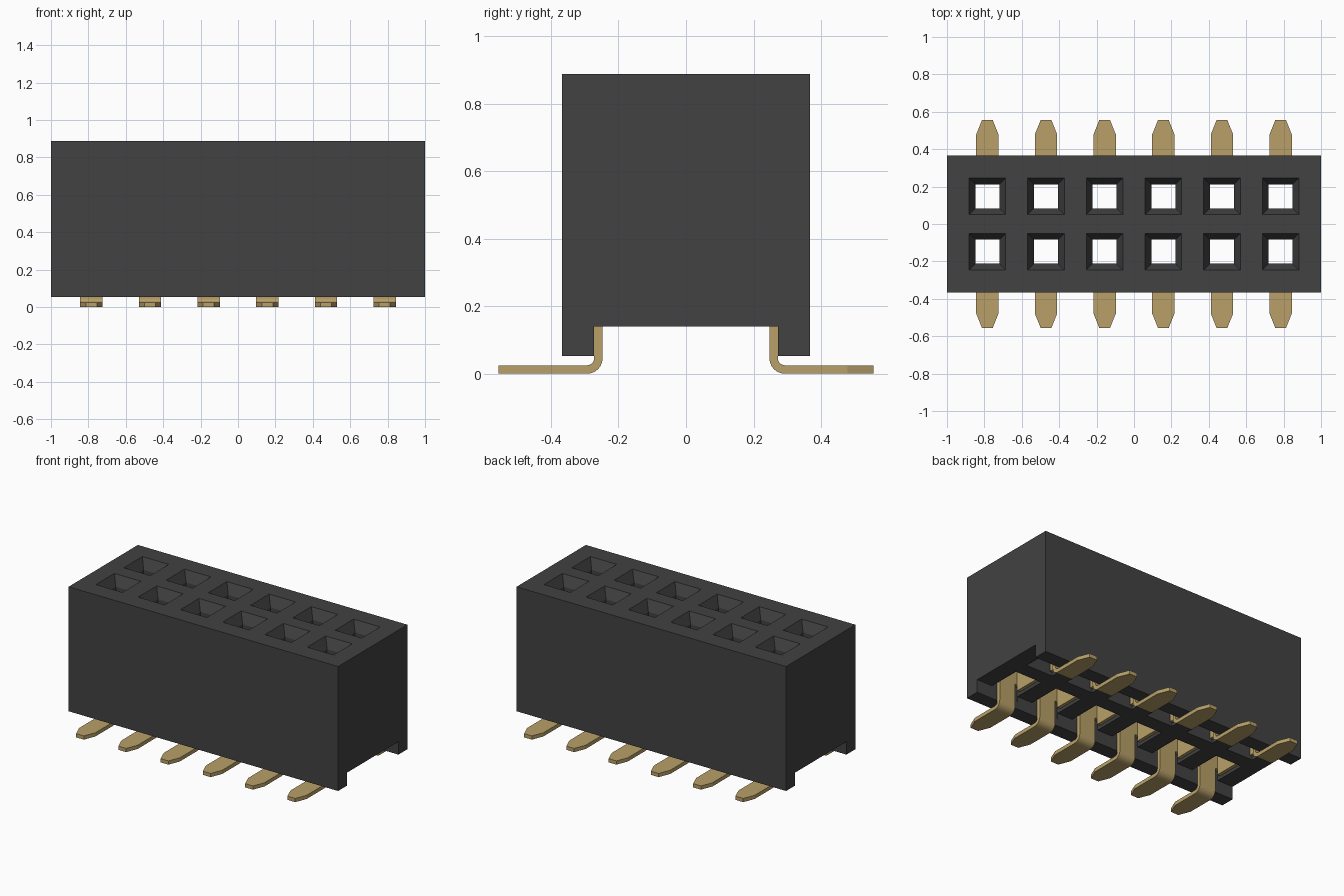
import bpy, bmesh, math

cube = bpy.data.objects.get("Cube")
if cube:
    bpy.data.objects.remove(cube, do_unlink=True)

PITCH, ROW_Y, COUNT = 0.3136, 0.148, 6
TOP, BOTTOM, CEILING = 0.888, 0.053, 0.14


def material(name, rgb):
    m = bpy.data.materials.new(name)
    m.use_nodes = True
    m.diffuse_color = (*rgb, 1)
    bsdf = next(n for n in m.node_tree.nodes if n.type == 'BSDF_PRINCIPLED')
    bsdf.inputs["Base Color"].default_value = (*rgb, 1)
    return m


plastic = material("dark grey plastic", (0.054, 0.054, 0.054))
gold = material("gold metal", (0.48, 0.35, 0.14))


def loft(bm, rings):
    """Skin a stack of equal-sized rings and cap both ends."""
    loops = [[bm.verts.new(p) for p in ring] for ring in rings]
    for a, b in zip(loops, loops[1:]):
        for i in range(len(a)):
            j = (i + 1) % len(a)
            bm.faces.new((a[i], a[j], b[j], b[i]))
    bm.faces.new(loops[0][::-1])
    bm.faces.new(loops[-1])


def rect(x, y0, y1, half, z):
    return [(x - half, y0, z), (x + half, y0, z), (x + half, y1, z), (x - half, y1, z)]


def box(bm, x0, x1, y0, y1, z0, z1):
    loft(bm, [rect((x0 + x1) / 2, y0, y1, (x1 - x0) / 2, z) for z in (z0, z1)])


def finish(bm, name, mat):
    bmesh.ops.recalc_face_normals(bm, faces=bm.faces)
    mesh = bpy.data.meshes.new(name)
    bm.to_mesh(mesh)
    bm.free()
    mesh.materials.append(mat)
    return mesh


def place(mesh, name):
    ob = bpy.data.objects.new(name, mesh)
    bpy.context.collection.objects.link(ob)
    return ob


columns = [(i - (COUNT - 1) / 2) * PITCH for i in range(COUNT)]

# Housing: block with a channel along the underside
W, C = 0.367, 0.272
profile = [(-W, BOTTOM), (-C, BOTTOM), (-C, CEILING), (C, CEILING),
           (C, BOTTOM), (W, BOTTOM), (W, TOP), (-W, TOP)]
bm = bmesh.new()
loft(bm, [[(x, y, z) for y, z in profile] for x in (-1, 1)])
housing = place(finish(bm, "housing", plastic), "housing")

# Socket cutters: wide pocket below, square shaft, flared mouth on top
bm = bmesh.new()
for x in columns:
    for s in (-1, 1):
        rings = []
        for z, half, inner, outer in (
                (0.10, 0.1, 0.05, 0.275), (0.72, 0.1, 0.05, 0.275),
                (0.72, 0.064, ROW_Y - 0.064, ROW_Y + 0.064),
                (0.82, 0.064, ROW_Y - 0.064, ROW_Y + 0.064),
                (TOP, 0.098, ROW_Y - 0.098, ROW_Y + 0.098),
                (TOP + 0.068, 0.132, ROW_Y - 0.132, ROW_Y + 0.132)):
            rings.append(rect(x, *sorted((s * inner, s * outer)), half, z))
        loft(bm, rings)
cutter = place(finish(bm, "socket_cutter", plastic), "socket_cutter")
cutter.hide_render = True

mod = housing.modifiers.new("sockets", 'BOOLEAN')
mod.operation, mod.solver, mod.object = 'DIFFERENCE', 'EXACT', cutter
bpy.context.view_layer.update()
cut = bpy.data.meshes.new_from_object(
    housing.evaluated_get(bpy.context.evaluated_depsgraph_get()))
housing.modifiers.clear()
housing.data = cut
bpy.data.objects.remove(cutter, do_unlink=True)

# Contact: bent tail with a tapered foot, and a U-shaped clip in the pocket
Y_IN, THICK, R_OUT, HALF = 0.247, 0.025, 0.046, 0.06
R_IN = R_OUT - THICK
stations = [((Y_IN, 0.2), (Y_IN + THICK, 0.2), HALF)]
for k in range(7):
    a = math.pi / 2 * k / 6
    cy, cz = Y_IN + R_OUT, R_OUT
    stations.append(((cy - R_OUT * math.cos(a), cz - R_OUT * math.sin(a)),
                     (cy - R_IN * math.cos(a), cz - R_IN * math.sin(a)), HALF))
stations += [((0.478, 0), (0.478, THICK), HALF), ((0.555, 0), (0.555, THICK), 0.029)]
bm = bmesh.new()
loft(bm, [[(-h, *p), (h, *p), (h, *q), (-h, *q)] for p, q, h in stations])
box(bm, -0.098, 0.098, Y_IN, Y_IN + THICK, 0.2, 0.7)
for s in (-1, 1):
    x0, x1 = sorted((s * 0.076, s * 0.098))
    box(bm, x0, x1, 0.06, Y_IN, 0.16, 0.7)
contact = finish(bm, "contact", gold)

for i, x in enumerate(columns):
    for row, angle in (("back", 0), ("front", math.pi)):
        ob = place(contact, f"contact_{row}_{i + 1}")
        ob.location.x = x
        ob.rotation_euler.z = angle
